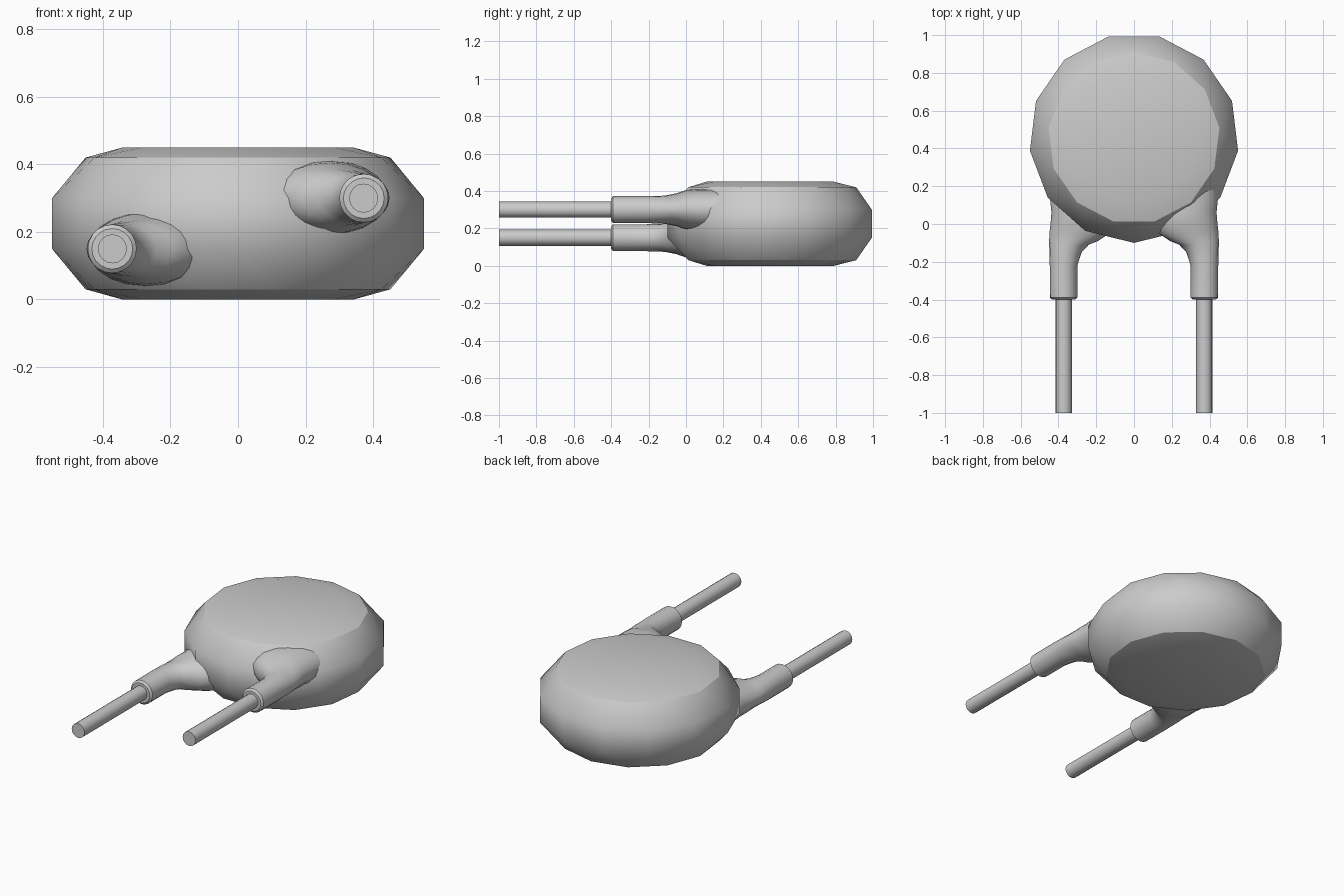
import bpy
import bmesh
from math import sin, cos, pi

if "Cube" in bpy.data.objects:
    bpy.data.objects.remove(bpy.data.objects["Cube"])

grey = bpy.data.materials.new("plain_grey")
grey.use_nodes = True
colour = (0.6, 0.6, 0.6, 1)
grey.diffuse_color = colour
grey.node_tree.nodes["Principled BSDF"].inputs["Base Color"].default_value = colour


def finish(name, bm, angle=None):
    """Turn a bmesh into a smooth shaded object."""
    bmesh.ops.recalc_face_normals(bm, faces=bm.faces)
    for f in bm.faces:
        f.smooth = True
    if angle:
        for e in bm.edges:
            if e.is_manifold and e.calc_face_angle() > angle:
                e.smooth = False
    mesh = bpy.data.meshes.new(name)
    bm.to_mesh(mesh)
    bm.free()
    mesh.materials.append(grey)
    obj = bpy.data.objects.new(name, mesh)
    bpy.context.collection.objects.link(obj)
    return obj


# Rounded disc body: thirteen-sided rings, staggered into triangles
SIDES = 13
CENTRE_Y = 0.455
body_rings = [  # radius, height, stagger
    (0.345, 0.45, 0), (0.455, 0.42, 0.5), (0.555, 0.30, 0),
    (0.555, 0.15, 0), (0.455, 0.03, 0.5), (0.345, 0.0, 0),
]
bm = bmesh.new()
rings = []
for radius, z, shift in body_rings:
    angles = [-pi / 2 + 2 * pi * (i + shift) / SIDES for i in range(SIDES)]
    rings.append([bm.verts.new((radius * cos(a), CENTRE_Y + radius * sin(a), z))
                  for a in angles])
for k in range(len(rings) - 1):
    a, b = rings[k], rings[k + 1]
    sa, sb = body_rings[k][2], body_rings[k + 1][2]
    if sa > sb:
        a, b = b, a
    for i in range(SIDES):
        j = (i + 1) % SIDES
        if sa == sb:
            bm.faces.new((a[i], a[j], b[j], b[i]))
        else:
            bm.faces.new((a[i], a[j], b[i]))
            bm.faces.new((a[j], b[j], b[i]))
bm.faces.new(rings[0])
bm.faces.new(rings[-1])
# Crisp rims around the two flat faces
for ring in (rings[1], rings[-2]):
    for i in range(SIDES):
        edge = bm.edges.get((ring[i], ring[(i + 1) % SIDES]))
        if edge:
            edge.smooth = False
finish("disc_body", bm)


def loft(name, sections, side, z, segments, angle):
    """Tube along y; each section is y, outer x, inner x, half height."""
    bm = bmesh.new()
    loops = []
    for y, outer, inner, half in sections:
        mid, wide = (outer + inner) / 2, (outer - inner) / 2
        loops.append([bm.verts.new((side * (mid + wide * cos(t)), y, z + half * sin(t)))
                      for t in (2 * pi * i / segments for i in range(segments))])
    for a, b in zip(loops, loops[1:]):
        for i in range(segments):
            j = (i + 1) % segments
            bm.faces.new((a[i], a[j], b[j], b[i]))
    bm.faces.new(loops[0])
    bm.faces.new(loops[-1])
    return finish(name, bm, angle)


# Sleeves flare inward where they flow into the body
sleeve = [
    (-0.40, 0.433, 0.312, 0.06), (-0.39, 0.445, 0.30, 0.072),
    (-0.22, 0.446, 0.30, 0.072), (-0.15, 0.448, 0.277, 0.073),
    (-0.11, 0.449, 0.24, 0.076), (-0.09, 0.449, 0.19, 0.08),
    (-0.05, 0.448, 0.13, 0.088), (0.0, 0.442, 0.10, 0.105),
    (0.06, 0.437, 0.10, 0.11), (0.14, 0.445, 0.12, 0.11),
    (0.25, 0.44, 0.15, 0.10),
]
wire = [(-1.0, 0.415, 0.329, 0.043), (-0.36, 0.415, 0.329, 0.043)]
for label, side, z in (("left", 1, 0.30), ("right", -1, 0.15)):
    loft(label + "_sleeve", sleeve, side, z, 20, 0.7)
    loft(label + "_wire_lead", wire, side, z, 16, 0.7)
